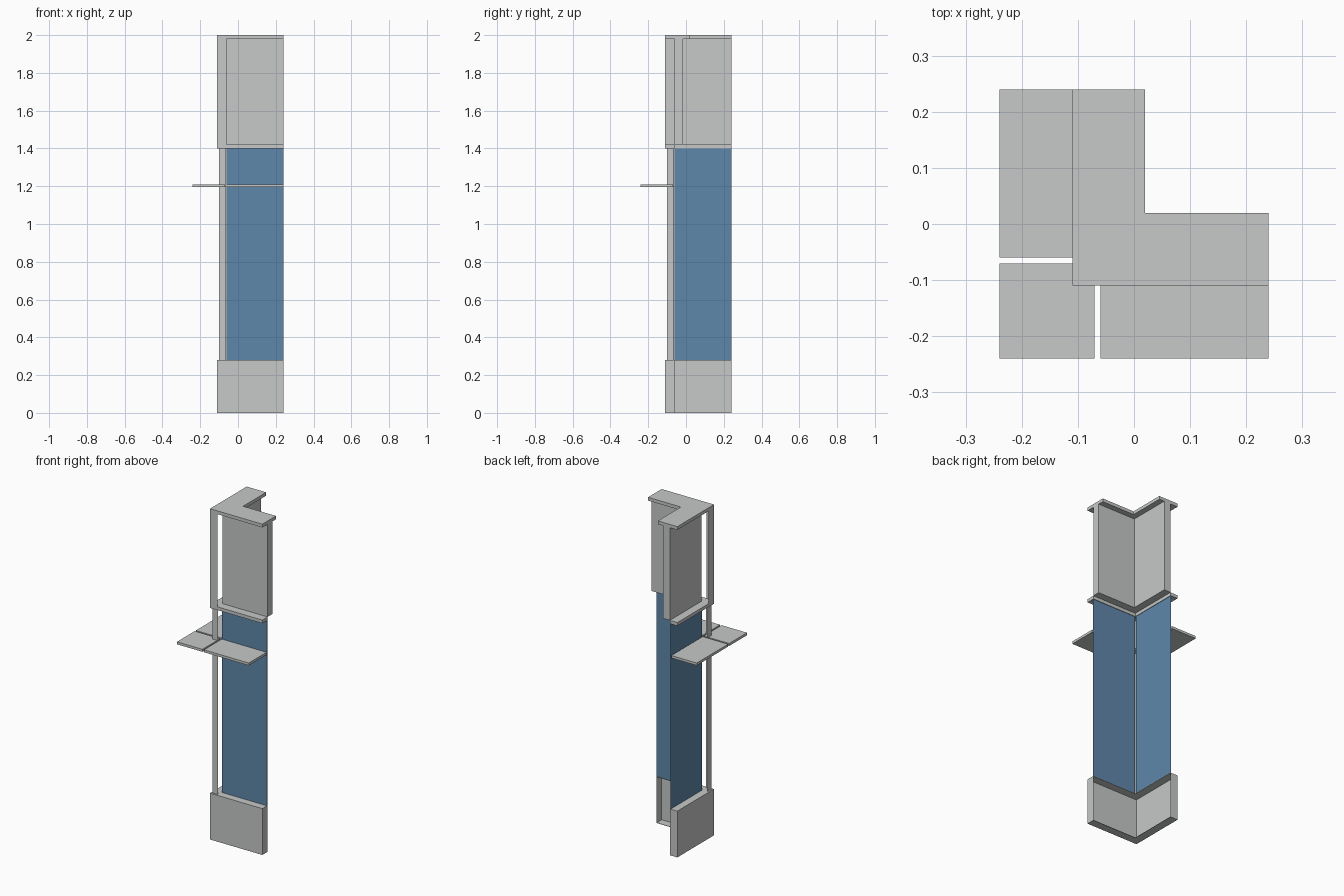
import bpy
import bmesh

cube = bpy.data.objects.get("Cube")
if cube:
    bpy.data.objects.remove(cube, do_unlink=True)


def material(name, rgb):
    m = bpy.data.materials.new(name)
    m.use_nodes = True
    m.diffuse_color = (*rgb, 1)
    m.node_tree.nodes["Principled BSDF"].inputs["Base Color"].default_value = (*rgb, 1)
    return m


GREY = material("light grey", (0.57, 0.58, 0.58))
BLUE = material("glass blue", (0.114, 0.242, 0.402))

OUT = -0.11     # outer faces of the corner
IN = -0.06      # line of the panels
END = 0.24      # free ends of both wings
T = 0.002       # sheet thickness


def prism(name, outline, z0, z1, mat):
    """Extrude a plan outline from z0 to z1."""
    bm = bmesh.new()
    face = bm.faces.new([bm.verts.new((x, y, z0)) for x, y in outline])
    ext = bmesh.ops.extrude_face_region(bm, geom=[face])
    verts = [g for g in ext["geom"] if isinstance(g, bmesh.types.BMVert)]
    bmesh.ops.translate(bm, vec=(0, 0, z1 - z0), verts=verts)
    bmesh.ops.recalc_face_normals(bm, faces=bm.faces[:])
    me = bpy.data.meshes.new(name)
    bm.to_mesh(me)
    bm.free()
    me.materials.append(mat)
    ob = bpy.data.objects.new(name, me)
    bpy.context.collection.objects.link(ob)
    return ob


def angle(name, a, b, end, z0, z1, mat=GREY):
    """L-shaped plan with equal wings: outer line a, inner line b."""
    return prism(name, [(a, a), (end, a), (end, b), (b, b), (b, end), (a, end)], z0, z1, mat)


def box(name, x0, x1, y0, y1, z0, z1, mat=GREY):
    return prism(name, [(x0, y0), (x1, y0), (x1, y1), (x0, y1)], z0, z1, mat)


def both_wings(name, x0, x1, y0, y1, z0, z1, mat=GREY):
    """A box on the front wing and its copy, x and y swapped, on the side wing."""
    box("front_" + name, x0, x1, y0, y1, z0, z1, mat)
    box("side_" + name, y0, y1, x0, x1, z0, z1, mat)


# Base: thin channel, open towards the inside
angle("base_wall", OUT, OUT + T, END, 0, 0.28)
angle("base_bottom", OUT + T, IN, END, 0, T)
angle("base_top", OUT + T, IN, END, 0.28 - T, 0.28)
both_wings("base_end", END - T, END, OUT + T, IN, T, 0.28 - T)

# Glazing, with a fine slit at the corner
both_wings("glass", IN, END, IN - 0.005, IN - 0.005 + T, 0.28, 1.40, BLUE)

# Corner posts of folded sheet
angle("lower_corner_post", -0.10, -0.10 + T, -0.064, 0.28, 1.40)
angle("upper_corner_post", OUT, OUT + T, IN, 1.42, 1.98)

# Shelves around the outside
both_wings("shelf", IN, END, -0.24, -0.07, 1.195, 1.21)
box("corner_shelf", -0.24, -0.07, -0.24, -0.07, 1.195, 1.21)

# Upper section: ledge, solid panels and cap
angle("ledge", OUT, IN, END, 1.40, 1.42)
angle("upper_panels", IN, -0.015, END, 1.42, 1.98)
angle("cap", OUT, 0.02, END, 1.98, 2.0)
